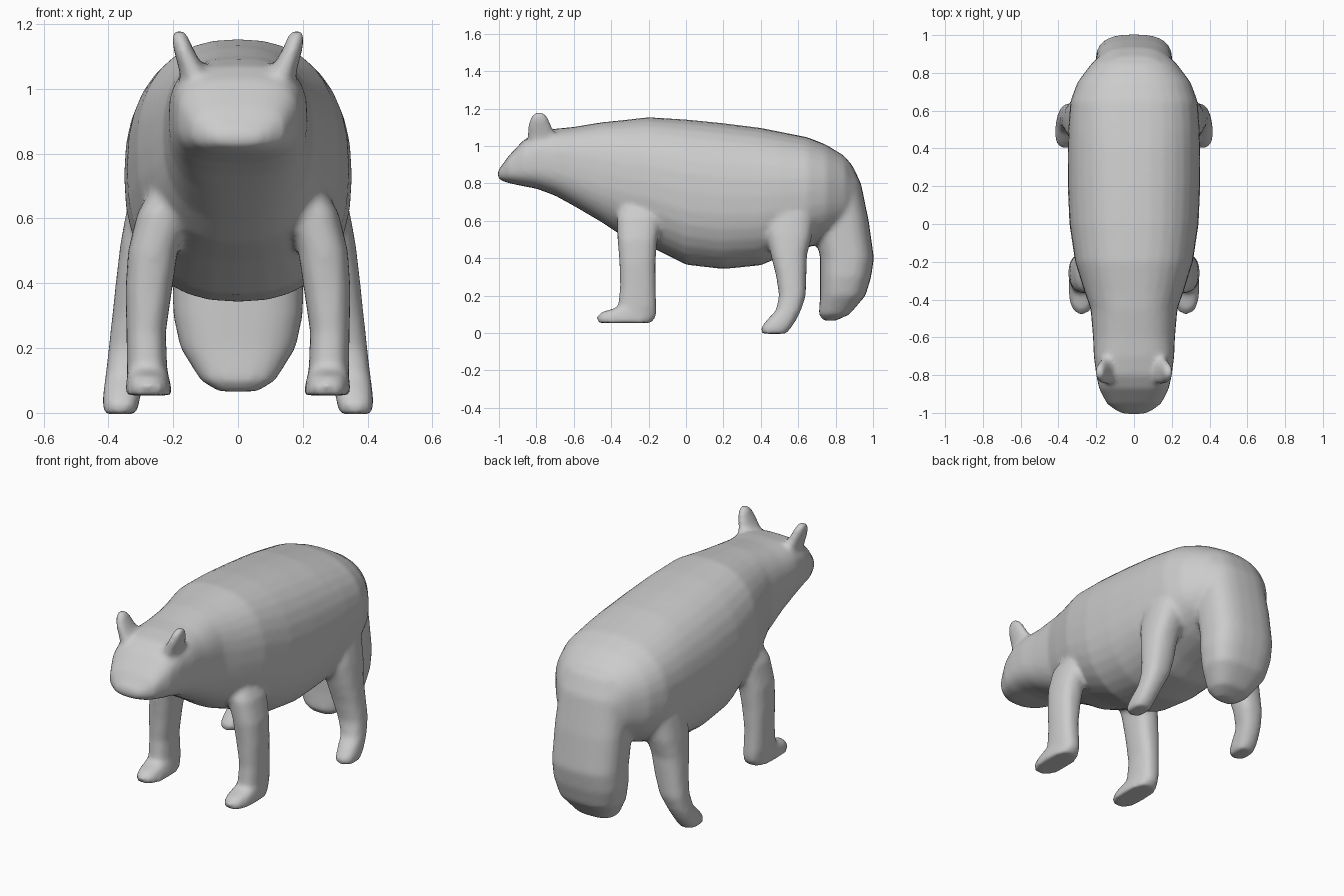
import bpy, bmesh, math
from mathutils import Vector

fur = bpy.data.materials.new("grey_fur")
fur.diffuse_color = (0.6, 0.6, 0.6, 1)
parts = []


def loft(name, sections, n):
    """Skin (centre, axis_u, axis_v, exponent) superellipse rings and cap the ends."""
    bm = bmesh.new()
    rings = []
    for c, u, v, e in sections:
        ring = []
        for i in range(n):
            a = 2 * math.pi * i / n
            cs, sn = math.cos(a), math.sin(a)
            k = math.copysign(abs(cs) ** (2 / e), cs)
            m = math.copysign(abs(sn) ** (2 / e), sn)
            ring.append(bm.verts.new(Vector(c) + Vector(u) * k + Vector(v) * m))
        rings.append(ring)
    for a, b in zip(rings, rings[1:]):
        for i in range(n):
            j = (i + 1) % n
            bm.faces.new((a[i], a[j], b[j], b[i]))
    bm.faces.new(rings[0])
    bm.faces.new(rings[-1])
    bmesh.ops.recalc_face_normals(bm, faces=bm.faces)
    mesh = bpy.data.meshes.new(name)
    bm.to_mesh(mesh)
    bm.free()
    mesh.materials.append(fur)
    ob = bpy.data.objects.new(name, mesh)
    bpy.context.collection.objects.link(ob)
    parts.append(ob)


def upright(name, rows, n=16, exponent=2.5):
    """Loft of level rings: z, x_min, x_max, y_min, y_max."""
    loft(name, [(((x0 + x1) / 2, (y0 + y1) / 2, z),
                 ((x1 - x0) / 2, 0, 0), (0, (y1 - y0) / 2, 0), exponent)
                for z, x0, x1, y0, y1 in rows], n)


def pair(name, rows, **kw):
    """Build a part on both sides of the body."""
    upright("right_" + name, rows, **kw)
    upright("left_" + name, [(z, -x1, -x0, a, b) for z, x0, x1, a, b in rows], **kw)


# Head, neck and torso in one skin: y, bottom, top, half width, squareness
torso = [(-1.006, .825, .87, .06, 2.4), (-.985, .815, .895, .1, 2.6),
         (-.95, .802, .945, .145, 2.8), (-.87, .785, 1.03, .185, 3),
         (-.8, .772, 1.072, .2, 3), (-.7, .735, 1.092, .213, 2.8),
         (-.6, .68, 1.102, .217, 2.6), (-.45, .592, 1.127, .23, 2.5),
         (-.35, .525, 1.137, .265, 2.4), (-.2, .465, 1.154, .312, 2.4),
         (0, .365, 1.142, .342, 2.4), (.2, .342, 1.122, .351, 2.4),
         (.4, .362, 1.097, .351, 2.4), (.5, .405, 1.077, .348, 2.4),
         (.65, .455, 1.047, .337, 2.4), (.75, .5, 1.007, .3, 2.4),
         (.85, .55, .945, .225, 2.4), (.9, .6, .86, .17, 2.4)]
loft("torso_and_head", [((0, y, (a + b) / 2), (w, 0, 0), (0, 0, (b - a) / 2), e)
                        for y, a, b, w, e in torso], 32)

# Thick hanging tail flowing out of the rump
tail = [(.066, .06, .735, .80), (.1, .115, .71, .875), (.2, .178, .717, .96),
        (.3, .2, .717, .99), (.4, .203, .717, 1.005), (.6, .205, .68, .977),
        (.8, .205, .6, .936), (.9, .2, .55, .888), (.96, .17, .5, .83)]
upright("tail", [(z, -w, w, a, b) for z, w, a, b in tail], n=24, exponent=2.7)

# Front legs with forward paws
pair("front_leg", [(.054, .2, .35, -.47, -.185), (.085, .207, .346, -.482, -.16),
                   (.113, .213, .343, -.45, -.155), (.137, .218, .343, -.365, -.157),
                   (.25, .222, .345, -.353, -.162), (.38, .203, .348, -.357, -.162),
                   (.5, .185, .34, -.367, -.152), (.62, .15, .31, -.37, -.13),
                   (.72, .11, .25, -.34, -.12)])

# Hind legs splayed outward
pair("hind_leg", [(-.004, .312, .414, .405, .535), (.03, .305, .419, .4, .565),
                  (.07, .296, .416, .432, .59), (.12, .284, .409, .48, .615),
                  (.2, .251, .4, .497, .641), (.3, .221, .389, .482, .644),
                  (.42, .196, .376, .452, .648), (.52, .175, .364, .428, .675),
                  (.64, .14, .342, .43, .69), (.76, .1, .29, .46, .68)])

# Rounded ears leaning outward, broad at the base
pair("ear", [(.98, .06, .165, -.86, -.64), (1.03, .08, .178, -.85, -.68),
             (1.07, .105, .185, -.848, -.7), (1.1, .125, .194, -.846, -.716),
             (1.14, .145, .203, -.838, -.73), (1.165, .155, .204, -.825, -.745),
             (1.178, .165, .2, -.805, -.765)], exponent=2.2)

# Merge the parts into one soft continuous skin
bpy.ops.object.select_all(action='DESELECT')
for ob in parts:
    ob.select_set(True)
body = parts[0]
bpy.context.view_layer.objects.active = body
bpy.ops.object.join()
body.name = "animal_body"
remesh = body.modifiers.new("merge_skin", 'REMESH')
remesh.mode = 'VOXEL'
remesh.voxel_size = 0.014
remesh.use_smooth_shade = True
soften = body.modifiers.new("soften_joins", 'SMOOTH')
soften.factor = 0.5
soften.iterations = 7
